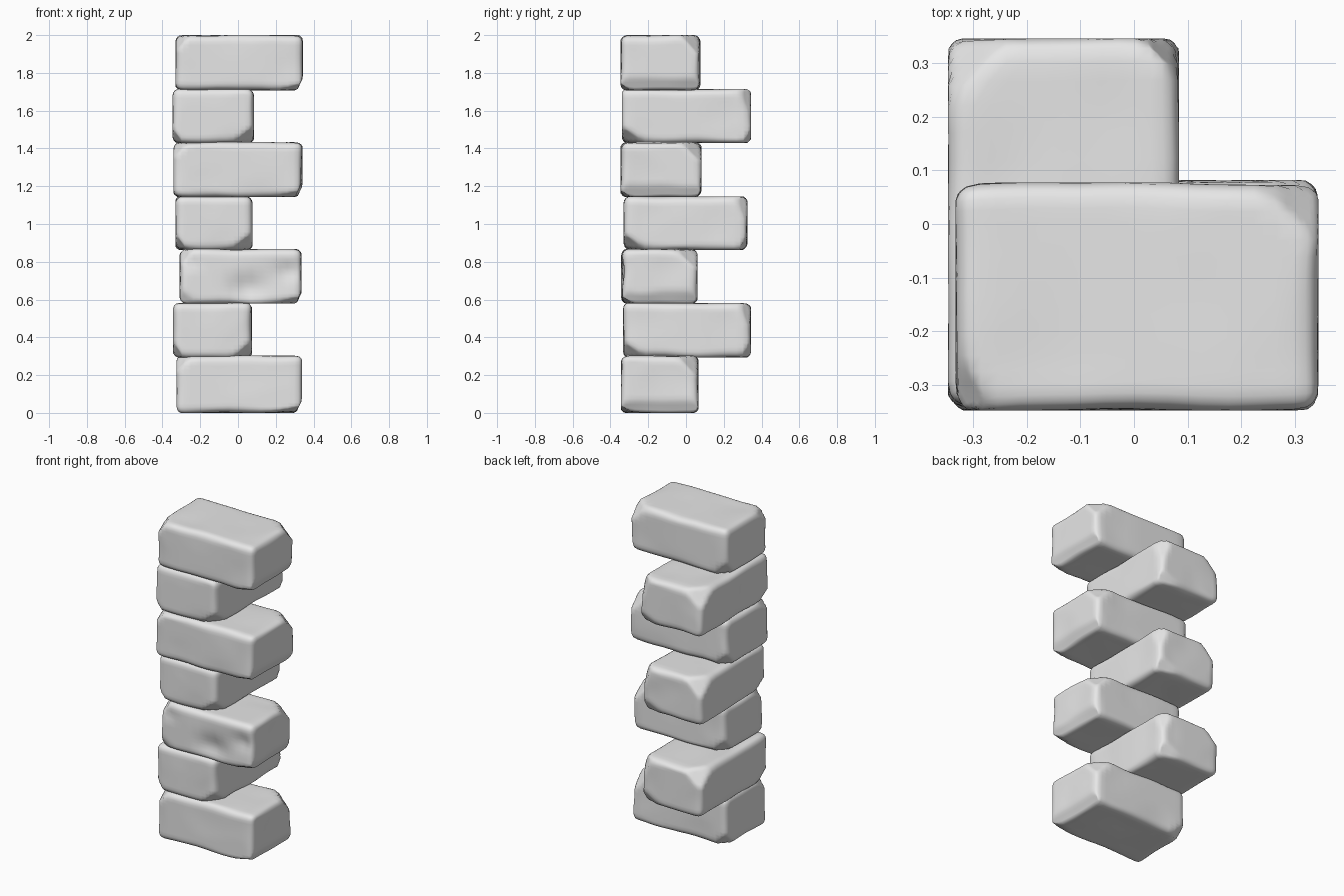
import bpy, bmesh, math
from mathutils import Vector, noise

cube = bpy.data.objects.get("Cube")
if cube:
    bpy.data.objects.remove(cube, do_unlink=True)

# Single stone colour
stone_grey = bpy.data.materials.new("stone_grey")
stone_grey.use_nodes = True
GREY = (0.8, 0.8, 0.8, 1)
stone_grey.diffuse_color = GREY
stone_grey.node_tree.nodes["Principled BSDF"].inputs["Base Color"].default_value = GREY


def chip(p, half, corner, depth):
    """Flatten everything beyond a slanted plane that cuts one corner or edge."""
    n = Vector(corner).normalized()
    reach = sum(abs(a) * b for a, b in zip(n, half)) - depth
    over = p.dot(n) - reach
    return p - n * over if over > 0 else p


def stone(name, low, high, chips, dents=(), radius=0.04, seed=0):
    """Rounded, chipped and slightly uneven block filling the given bounds."""
    low, high = Vector(low), Vector(high)
    centre, half = (low + high) / 2, (high - low) / 2
    bm = bmesh.new()
    bmesh.ops.create_cube(bm, size=2)
    bmesh.ops.subdivide_edges(bm, edges=bm.edges[:], cuts=17, use_grid_fill=True)
    for v in bm.verts:
        # Crowd the grid towards the edges, then round them
        p = Vector([math.sin(c * math.pi / 2) * h for c, h in zip(v.co, half)])
        inner = Vector([max(radius - h, min(h - radius, c)) for c, h in zip(p, half)])
        p = inner + (p - inner).normalized() * radius
        for corner, depth in chips:
            p = chip(p, half, corner, depth)
        # Gentle unevenness
        p += noise.noise_vector(p * 5 + Vector((seed * 7.3, 0, 0))) * 0.009
        p += centre
        # Hollows worn into the front face
        for x, z, size, depth in dents:
            d2 = (p.x - x) ** 2 + (p.z - z) ** 2
            if p.y < centre.y:
                p.y += depth * math.exp(-d2 / size ** 2)
        v.co = [max(a, min(b, c)) for a, b, c in zip(low, high, p)]
    bmesh.ops.recalc_face_normals(bm, faces=bm.faces[:])
    mesh = bpy.data.meshes.new(name)
    bm.to_mesh(mesh)
    bm.free()
    mesh.materials.append(stone_grey)
    mesh.shade_smooth()
    bpy.context.collection.objects.link(bpy.data.objects.new(name, mesh))


# Worn corners shared by the stones of each direction
CROSS_CHIPS = [((1, 1, 1), 0.07), ((1, 0, -0.5), 0.03), ((-1, -0.6, 0.8), 0.055),
               ((-1, 1, -1), 0.06), ((0.2, -0.5, -1), 0.035)]
DEEP_CHIPS = [((0.8, -0.7, -1), 0.065), ((0.3, 1, -0.6), 0.045), ((-1, 1, 1), 0.07),
              ((1, 1, 0.4), 0.05), ((-1, -0.5, -0.7), 0.05)]

# Stones running side to side
stone("bottom_cross_stone", (-.325, -.345, 0), (.338, .067, .303), CROSS_CHIPS, seed=1)
stone("lower_cross_stone", (-.31, -.343, .578), (.336, .06, .868),
      CROSS_CHIPS + [((-0.4, -1, -0.5), 0.04)],
      dents=[(.05, .66, .07, .035), (.27, .75, .05, .02), (-.25, .8, .05, .015)], seed=2)
stone("upper_cross_stone", (-.342, -.347, 1.142), (.341, .082, 1.433), CROSS_CHIPS, seed=3)
stone("top_cross_stone", (-.332, -.347, 1.708), (.343, .077, 2), CROSS_CHIPS, seed=4)

# Stones running front to back
stone("lower_deep_stone", (-.345, -.333, .293), (.075, .345, .582), DEEP_CHIPS, seed=5)
stone("middle_deep_stone", (-.332, -.33, .862), (.078, .325, 1.146), DEEP_CHIPS, seed=6)
stone("upper_deep_stone", (-.346, -.34, 1.428), (.084, .345, 1.716), DEEP_CHIPS, seed=7)
